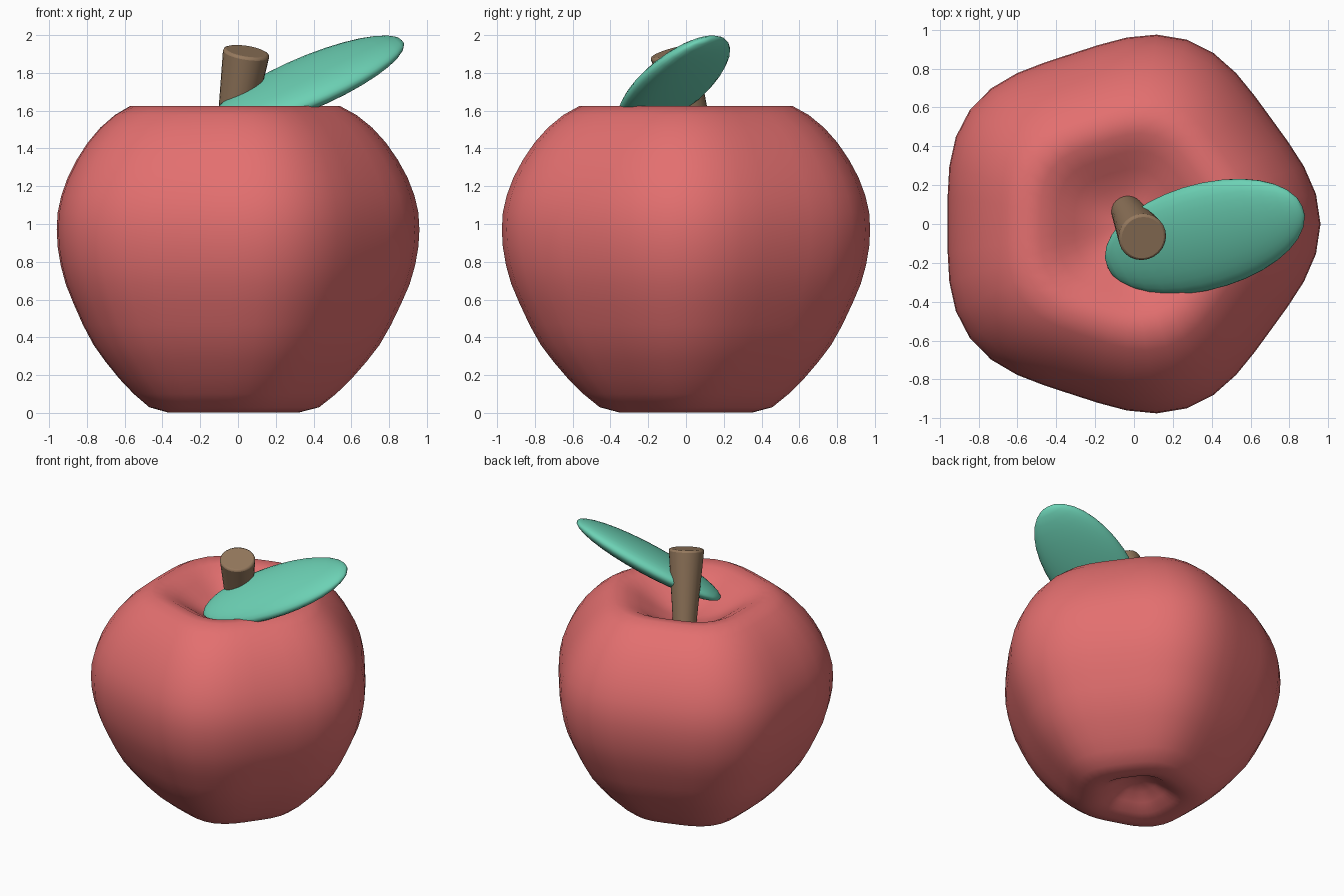
import bpy, bmesh, math
from mathutils import Matrix, Vector

if "Cube" in bpy.data.objects:
    bpy.data.objects.remove(bpy.data.objects["Cube"])

CX = -0.038  # apple axis, offset so the lobed body is centred


def finish(obj, name, color):
    obj.name = name
    mat = bpy.data.materials.new(name + "_colour")
    mat.diffuse_color = (*color, 1)
    mat.use_nodes = True
    mat.node_tree.nodes["Principled BSDF"].inputs["Base Color"].default_value = mat.diffuse_color
    obj.data.materials.append(mat)
    for p in obj.data.polygons:
        p.use_smooth = True
    return obj


def from_bmesh(bm, name, color):
    bmesh.ops.recalc_face_normals(bm, faces=bm.faces)
    mesh = bpy.data.meshes.new(name)
    bm.to_mesh(mesh)
    bm.free()
    obj = bpy.data.objects.new(name, mesh)
    bpy.context.collection.objects.link(obj)
    return finish(obj, name, color)


# Apple body: revolved profile with five soft lobes and a dimple at each end
profile = [(0.05, 0.135), (0.12, 0.115), (0.19, 0.07), (0.26, 0.025), (0.35, 0.003),
           (0.45, 0.03), (0.535, 0.10), (0.614, 0.18), (0.69, 0.27), (0.757, 0.36),
           (0.815, 0.465), (0.868, 0.58), (0.91, 0.68), (0.938, 0.78), (0.955, 0.88),
           (0.96, 0.97), (0.955, 1.06), (0.935, 1.15), (0.90, 1.245), (0.85, 1.34),
           (0.79, 1.43), (0.72, 1.51), (0.64, 1.577), (0.555, 1.625), (0.46, 1.612),
           (0.37, 1.565), (0.28, 1.508), (0.20, 1.463), (0.12, 1.435), (0.05, 1.422)]
SEG = 40
bm = bmesh.new()
rings = []
for r, z in profile:
    ring = []
    for i in range(SEG):
        a = math.tau * i / SEG
        rr = r * (1 + 0.04 * math.cos(5 * a))
        ring.append(bm.verts.new((CX + rr * math.cos(a), rr * math.sin(a), z)))
    rings.append(ring)
for lo, hi in zip(rings, rings[1:]):
    for i in range(SEG):
        j = (i + 1) % SEG
        bm.faces.new((lo[i], lo[j], hi[j], hi[i]))
for ring, z in ((rings[0], 0.14), (rings[-1], 1.42)):
    tip = bm.verts.new((CX, 0, z))
    for i in range(SEG):
        bm.faces.new((ring[i], ring[(i + 1) % SEG], tip))
from_bmesh(bm, "apple_body", (0.77, 0.16, 0.16))

# Stem: leaning tapered cylinder with a softened top edge
base, top = Vector((-0.04, 0.075, 1.38)), Vector((0.045, -0.07, 1.915))
axis = top - base
bpy.ops.mesh.primitive_cone_add(vertices=24, radius1=0.08, radius2=0.125, depth=axis.length)
stem = bpy.context.object
stem.location = (base + top) / 2
stem.rotation_euler = axis.to_track_quat('Z', 'Y').to_euler()
finish(stem, "stem", (0.30, 0.19, 0.11))
bev = stem.modifiers.new("soft_edge", 'BEVEL')
bev.width, bev.segments, bev.limit_method = 0.015, 2, 'ANGLE'
bpy.ops.object.shade_smooth_by_angle(angle=math.radians(50))

# Leaf: flattened ellipsoid tilted up and away from the stem
length = Vector((0.875, 0.273, 0.399)).normalized()
normal = Vector((-0.278, -0.391, 0.877))
normal = (normal - length * normal.dot(length)).normalized()
width = normal.cross(length)
bm = bmesh.new()
bmesh.ops.create_uvsphere(bm, u_segments=28, v_segments=16, radius=1)
# poles lie along the leaf's length
m = Matrix((width * 0.287, normal * 0.088, length * 0.573)).transposed().to_4x4()
m.translation = (0.365, -0.065, 1.745)
bmesh.ops.transform(bm, matrix=m, verts=bm.verts)
from_bmesh(bm, "leaf", (0.15, 0.64, 0.46))
